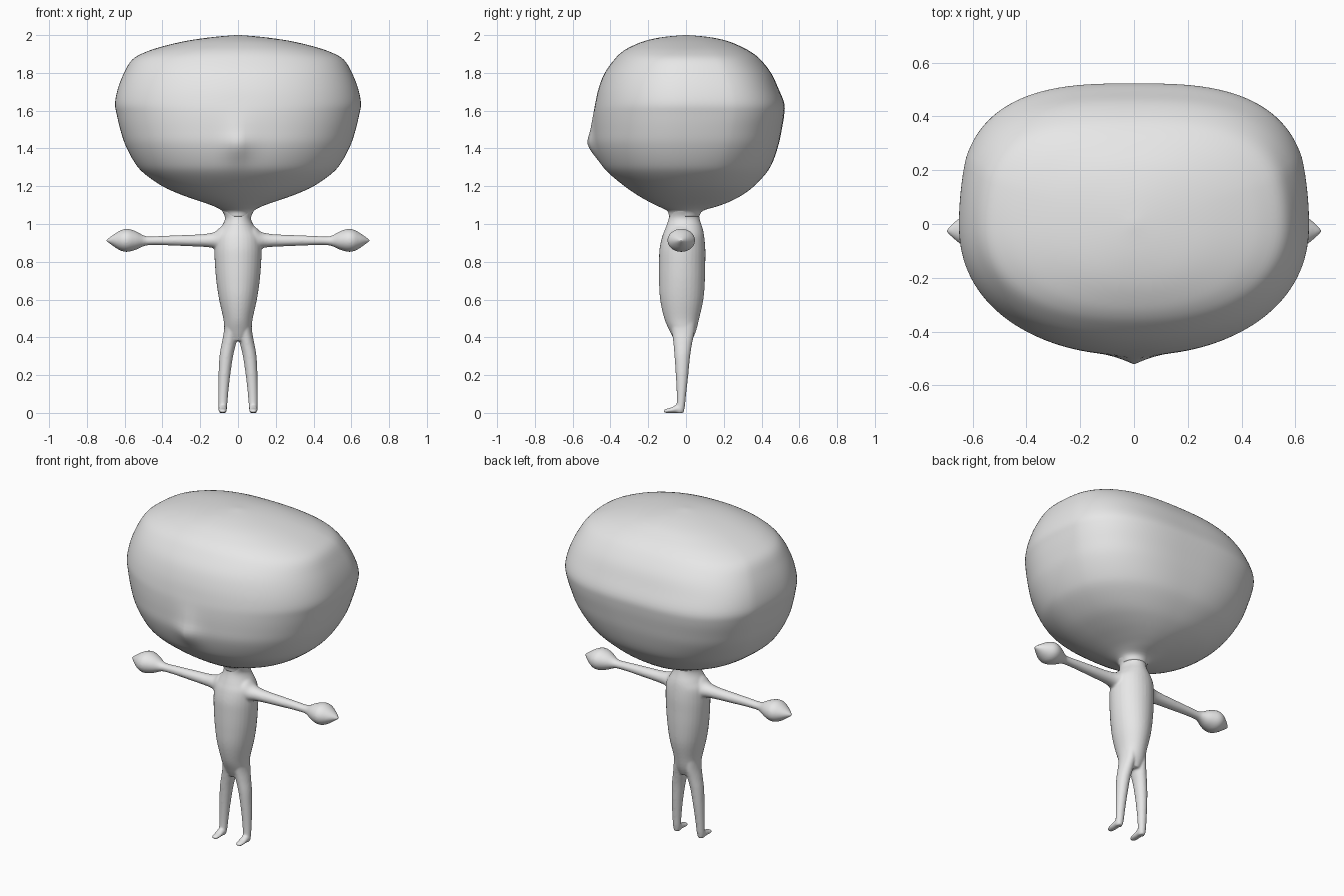
import bpy, bmesh, math
from mathutils import Vector

skin = bpy.data.materials.new("light grey")
skin.diffuse_color = (0.8, 0.8, 0.8, 1)


def smooth_rows(rows, steps):
    """Catmull-Rom interpolation of the profile rows."""
    out = []
    for i in range(len(rows) - 1):
        p0, p1 = rows[max(i - 1, 0)], rows[i]
        p2, p3 = rows[i + 1], rows[min(i + 2, len(rows) - 1)]
        for s in range(steps):
            t = s / steps
            out.append([0.5 * (2 * b + (c - a) * t + (2 * a - 5 * b + 4 * c - d) * t * t
                               + (3 * b - a - 3 * c + d) * t ** 3)
                        for a, b, c, d in zip(p0, p1, p2, p3)])
    return out + [list(rows[-1])]


def spow(v, e):
    return math.copysign(abs(v) ** e, v)


def loft(bm, rings):
    """Skin a list of closed rings and cap both ends."""
    loops = [[bm.verts.new(p) for p in ring] for ring in rings]
    n = len(loops[0])
    for a, b in zip(loops, loops[1:]):
        for i in range(n):
            j = (i + 1) % n
            bm.faces.new((a[i], a[j], b[j], b[i]))
    bm.faces.new(loops[0][::-1])
    bm.faces.new(loops[-1])


def finish(bm, name):
    bmesh.ops.recalc_face_normals(bm, faces=bm.faces)
    for f in bm.faces:
        f.smooth = True
    me = bpy.data.meshes.new(name)
    bm.to_mesh(me)
    bm.free()
    me.materials.append(skin)
    ob = bpy.data.objects.new(name, me)
    bpy.context.collection.objects.link(ob)
    return ob


# Head: height, half width, front y, back y, back squareness, nose depth
head_rows = [
    (1.04, 0.07, -0.09, 0.07, 2.0, 0), (1.07, 0.085, -0.10, 0.09, 2.0, 0),
    (1.095, 0.13, -0.15, 0.17, 2.0, 0), (1.12, 0.20, -0.20, 0.235, 2.1, 0),
    (1.155, 0.30, -0.26, 0.30, 2.2, 0), (1.20, 0.40, -0.325, 0.36, 2.3, 0),
    (1.27, 0.50, -0.41, 0.425, 2.4, 0), (1.33, 0.55, -0.45, 0.46, 2.5, 0.01),
    (1.42, 0.597, -0.482, 0.49, 2.7, 0.038), (1.50, 0.623, -0.488, 0.507, 2.8, 0.018),
    (1.58, 0.642, -0.487, 0.52, 2.9, 0.004), (1.64, 0.651, -0.48, 0.52, 2.9, 0),
    (1.72, 0.635, -0.462, 0.488, 2.9, 0), (1.80, 0.603, -0.43, 0.45, 2.8, 0),
    (1.87, 0.56, -0.38, 0.395, 2.7, 0), (1.91, 0.49, -0.34, 0.345, 2.6, 0),
    (1.94, 0.40, -0.29, 0.29, 2.5, 0), (1.97, 0.27, -0.215, 0.215, 2.3, 0),
    (1.99, 0.13, -0.12, 0.12, 2.1, 0), (2.0, 0.01, -0.01, 0.01, 2.0, 0)]


def head_ring(row, count=128):
    z, hw, front, back, sq, nose = row
    ring = []
    for i in range(count):
        a = 2 * math.pi * i / count
        c, s = math.cos(a), math.sin(a)
        n = sq if s > 0 else min(sq, 2.2)
        # blend the squareness across the sides
        n = 2.2 + (n - 2.2) * min(1, abs(s) * 3) if sq > 2.2 else sq
        x = hw * spow(c, 2 / n)
        y = (back if s > 0 else -front) * spow(s, 2 / n)
        if s < 0:
            y -= nose * max(0, 1 - abs(x) / 0.16) ** 2
        ring.append((x, y, z))
    return ring


bm = bmesh.new()
loft(bm, [head_ring(r) for r in smooth_rows(head_rows, 4)])
finish(bm, "head")


def ellipse_rings(rows, place, count=32):
    """Elliptical rings; place(row, cos, sin) gives each point."""
    return [[place(r, math.cos(2 * math.pi * i / count), math.sin(2 * math.pi * i / count))
             for i in range(count)] for r in smooth_rows(rows, 5)]


bm = bmesh.new()

# Torso and neck: height, half width, front y, back y
torso = [(0.38, 0.035, -0.06, 0.03), (0.43, 0.068, -0.085, 0.052), (0.50, 0.078, -0.115, 0.07),
         (0.60, 0.10, -0.137, 0.092), (0.70, 0.115, -0.143, 0.10), (0.80, 0.123, -0.143, 0.102),
         (0.87, 0.125, -0.14, 0.102), (0.93, 0.12, -0.127, 0.097), (0.97, 0.098, -0.112, 0.09),
         (1.01, 0.074, -0.097, 0.077), (1.04, 0.07, -0.09, 0.07), (1.08, 0.09, -0.09, 0.07)]
loft(bm, ellipse_rings(torso, lambda r, c, s: (
    r[1] * c, (r[2] + r[3]) / 2 + (r[3] - r[2]) / 2 * s, r[0])))

# Arm with hand: x, top z, bottom z, half depth
arm = [(0.05, 1.0, 0.84, 0.08), (0.09, 0.985, 0.85, 0.065), (0.12, 0.96, 0.868, 0.052),
       (0.15, 0.951, 0.876, 0.042), (0.20, 0.945, 0.88, 0.036), (0.30, 0.941, 0.884, 0.031),
       (0.40, 0.937, 0.888, 0.027), (0.47, 0.934, 0.888, 0.026), (0.50, 0.94, 0.882, 0.033),
       (0.54, 0.961, 0.864, 0.056), (0.58, 0.974, 0.853, 0.072), (0.61, 0.971, 0.855, 0.070),
       (0.64, 0.956, 0.869, 0.053), (0.67, 0.936, 0.89, 0.030), (0.698, 0.916, 0.91, 0.004)]
# Leg: height, centre x, half width, front y, back y
leg = [(0.50, 0.035, 0.035, -0.085, 0.05), (0.43, 0.038, 0.037, -0.075, 0.045),
       (0.37, 0.048, 0.038, -0.067, 0.033), (0.30, 0.062, 0.036, -0.061, 0.022),
       (0.20, 0.072, 0.031, -0.054, 0.012), (0.10, 0.078, 0.026, -0.049, 0.001),
       (0.04, 0.080, 0.023, -0.05, -0.005), (0.012, 0.081, 0.021, -0.055, -0.01),
       (0.0, 0.081, 0.016, -0.055, -0.014)]
# Foot: y, half width, top z
foot = [(-0.012, 0.012, 0.018), (-0.03, 0.021, 0.04), (-0.055, 0.022, 0.04),
        (-0.08, 0.022, 0.028), (-0.105, 0.020, 0.021), (-0.118, 0.012, 0.016)]
for side in (1, -1):
    loft(bm, ellipse_rings(arm, lambda r, c, s: (
        side * r[0], -0.025 + r[3] * c, (r[1] + r[2]) / 2 + (r[1] - r[2]) / 2 * s)))
    loft(bm, ellipse_rings(leg, lambda r, c, s: (
        side * (r[1] + r[2] * c), (r[3] + r[4]) / 2 + (r[4] - r[3]) / 2 * s, r[0])))
    loft(bm, ellipse_rings(foot, lambda r, c, s: (
        side * (0.081 + r[1] * c), r[0], r[2] / 2 * (1 + s))))

# Fuse torso and limbs into one soft skin
body = finish(bm, "body")
fuse = body.modifiers.new("fuse", 'REMESH')
fuse.mode = 'VOXEL'
fuse.voxel_size = 0.006
fuse.use_smooth_shade = True
soften = body.modifiers.new("soften", 'SMOOTH')
soften.factor = 0.5
soften.iterations = 6
